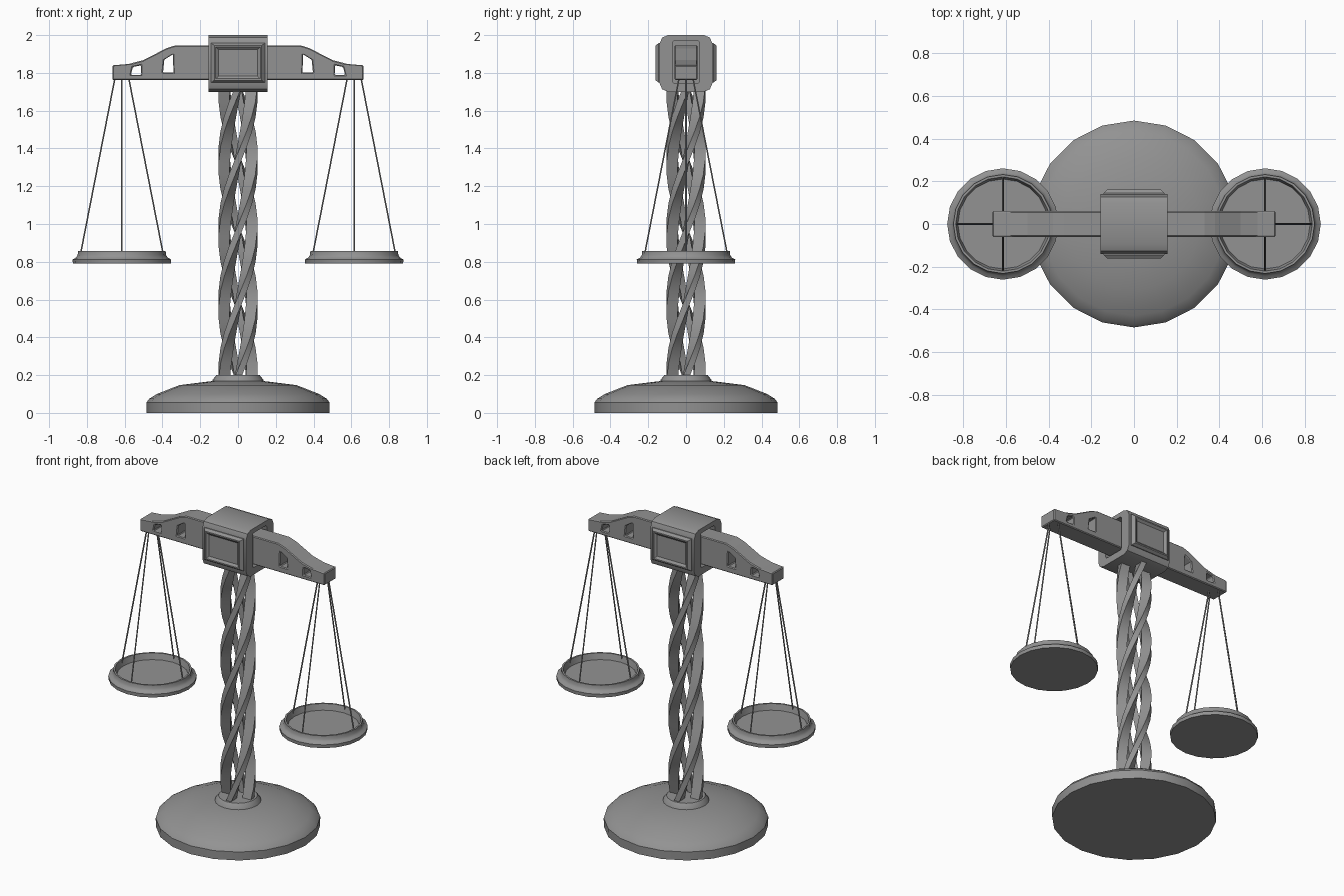
import bpy, bmesh
from math import sin, cos, pi, radians
from mathutils import Vector

if "Cube" in bpy.data.objects:
    bpy.data.objects.remove(bpy.data.objects["Cube"])

metal = bpy.data.materials.new("dark_metal")
metal.diffuse_color = (0.29, 0.29, 0.29, 1)
metal.use_nodes = True
metal.node_tree.nodes["Principled BSDF"].inputs["Base Color"].default_value = metal.diffuse_color


def finish(obj, smooth=True):
    obj.data.materials.append(metal)
    bpy.ops.object.select_all(action='DESELECT')
    obj.select_set(True)
    bpy.context.view_layer.objects.active = obj
    if smooth:
        bpy.ops.object.shade_smooth_by_angle(angle=radians(30))
    return obj


def loft(name, rings, loop=False, smooth=True):
    """Skin a list of equal-sized rings; cap the ends, or join them into a loop."""
    bm = bmesh.new()
    vs = [[bm.verts.new(p) for p in r] for r in rings]
    n = len(rings[0])
    pairs = list(zip(vs, vs[1:])) + ([(vs[-1], vs[0])] if loop else [])
    for a, b in pairs:
        for i in range(n):
            j = (i + 1) % n
            bm.faces.new((a[i], a[j], b[j], b[i]))
    if not loop:
        bm.faces.new(vs[0])
        bm.faces.new(vs[-1])
    bmesh.ops.recalc_face_normals(bm, faces=bm.faces)
    me = bpy.data.meshes.new(name)
    bm.to_mesh(me)
    bm.free()
    obj = bpy.data.objects.new(name, me)
    bpy.context.collection.objects.link(obj)
    return finish(obj, smooth)


def lathe(name, profile, cx=0, sides=20):
    return loft(name, [[(cx + r * cos(2 * pi * i / sides), r * sin(2 * pi * i / sides), z)
                        for i in range(sides)] for r, z in profile])


def rod(name, a, b, r=0.0045, sides=6):
    a, b = Vector(a), Vector(b)
    q = (b - a).to_track_quat('Z', 'Y')
    circle = [Vector((r * cos(2 * pi * i / sides), r * sin(2 * pi * i / sides), 0)) for i in range(sides)]
    return loft(name, [[p + q @ c for c in circle] for p in (a, b)])


# Domed base with collar
lathe("base", [(0.484, 0), (0.485, 0.055), (0.47, 0.075), (0.43, 0.1), (0.31, 0.147), (0.14, 0.168)])
lathe("collar", [(0.14, 0.155), (0.135, 0.175), (0.115, 0.2), (0.03, 0.2)])

# Column of four twisted strands, one full turn
STEPS = 20
for k in range(4):
    rings = []
    for s in range(STEPS + 1):
        t = s / STEPS
        a = k * pi / 2 + t * 2 * pi
        rings.append([(r * cos(a) - w * sin(a), r * sin(a) + w * cos(a), 0.19 + 1.53 * t)
                      for r, w in ((0.042, -0.018), (0.102, -0.018), (0.102, 0.018), (0.042, 0.018))])
    loft(f"column_strand_{k + 1}", rings)


# Head: sleeve around the beam, with a solid core
def rounded(x, y, z0, z1, c):
    d = c * 0.3
    pts = []
    for sy, sz in ((1, 1), (-1, 1), (-1, -1), (1, -1)):
        zc = z1 if sz > 0 else z0
        corner = [(x, sy * y, zc - sz * c), (x, sy * (y - d), zc - sz * d), (x, sy * (y - c), zc)]
        pts += corner if sy * sz > 0 else corner[::-1]
    return pts


loft("head_sleeve", [rounded(-0.157, 0.14, 1.7, 2.0, 0.045), rounded(0.157, 0.14, 1.7, 2.0, 0.045),
                     rounded(0.157, 0.072, 1.745, 1.97, 0.012), rounded(-0.157, 0.072, 1.745, 1.97, 0.012)],
     loop=True)
loft("head_core", [rounded(-0.11, 0.074, 1.743, 1.972, 0.01), rounded(0.11, 0.074, 1.743, 1.972, 0.01)])

# Framed panels on front and back of the head
for side, s in (("front", -1), ("back", 1)):
    loft(f"head_panel_{side}",
         [[(sx * hx, s * y, 1.853 + sz * hz) for sx, sz in ((-1, -1), (1, -1), (1, 1), (-1, 1))]
          for y, hx, hz in ((0.13, 0.142, 0.104), (0.145, 0.142, 0.104), (0.162, 0.125, 0.092),
                            (0.162, 0.118, 0.084), (0.15, 0.102, 0.07))], smooth=False)

# Balance beam: one filled outline with mirrored windows
half = [(0.664, 1.762), (0.664, 1.84), (0.58, 1.847), (0.5, 1.868), (0.43, 1.904), (0.38, 1.93), (0.33, 1.946)]
windows = [[(0.342, 1.801), (0.397, 1.801), (0.39, 1.87), (0.344, 1.899)],
           [(0.512, 1.789), (0.567, 1.789), (0.557, 1.831), (0.513, 1.84)]]
outlines = [half + [(-x, z) for x, z in reversed(half)]]
for w in windows:
    outlines += [w[::-1], [(-x, z) for x, z in w]]
cu = bpy.data.curves.new("beam", 'CURVE')
cu.dimensions = '2D'
cu.fill_mode = 'BOTH'
cu.extrude = 0.06
for pts in outlines:
    sp = cu.splines.new('POLY')
    sp.points.add(len(pts) - 1)
    for p, (x, z) in zip(sp.points, pts):
        p.co = (x, z, 0, 1)
    sp.use_cyclic_u = True
beam = bpy.data.objects.new("beam", cu)
bpy.context.collection.objects.link(beam)
beam.rotation_euler = (pi / 2, 0, 0)
finish(beam, smooth=False)
bpy.ops.object.convert(target='MESH')
beam = bpy.context.object
bm = bmesh.new()
bm.from_mesh(beam.data)
bmesh.ops.remove_doubles(bm, verts=bm.verts, dist=0.0005)
bmesh.ops.recalc_face_normals(bm, faces=bm.faces)
for f in bm.faces:
    f.smooth = False
bm.to_mesh(beam.data)
bm.free()
bev = beam.modifiers.new("edge_bevel", 'BEVEL')
bev.width = 0.005
bev.segments = 1
bev.limit_method = 'ANGLE'
bev.angle_limit = radians(60)

# Hanging pans with four wires each
for side, cx in (("left", -0.615), ("right", 0.615)):
    lathe(f"pan_{side}", [(0.259, 0.79), (0.261, 0.812), (0.243, 0.822), (0.234, 0.835), (0.232, 0.857),
                          (0.221, 0.857), (0.211, 0.818)], cx)
    for k in range(4):
        dx, dy = ((1, 0), (0, 1), (-1, 0), (0, -1))[k]
        rod(f"wire_{side}_{k + 1}", (cx + 0.036 * dx, 0.036 * dy, 1.775),
            (cx + 0.22 * dx, 0.22 * dy, 0.835))
